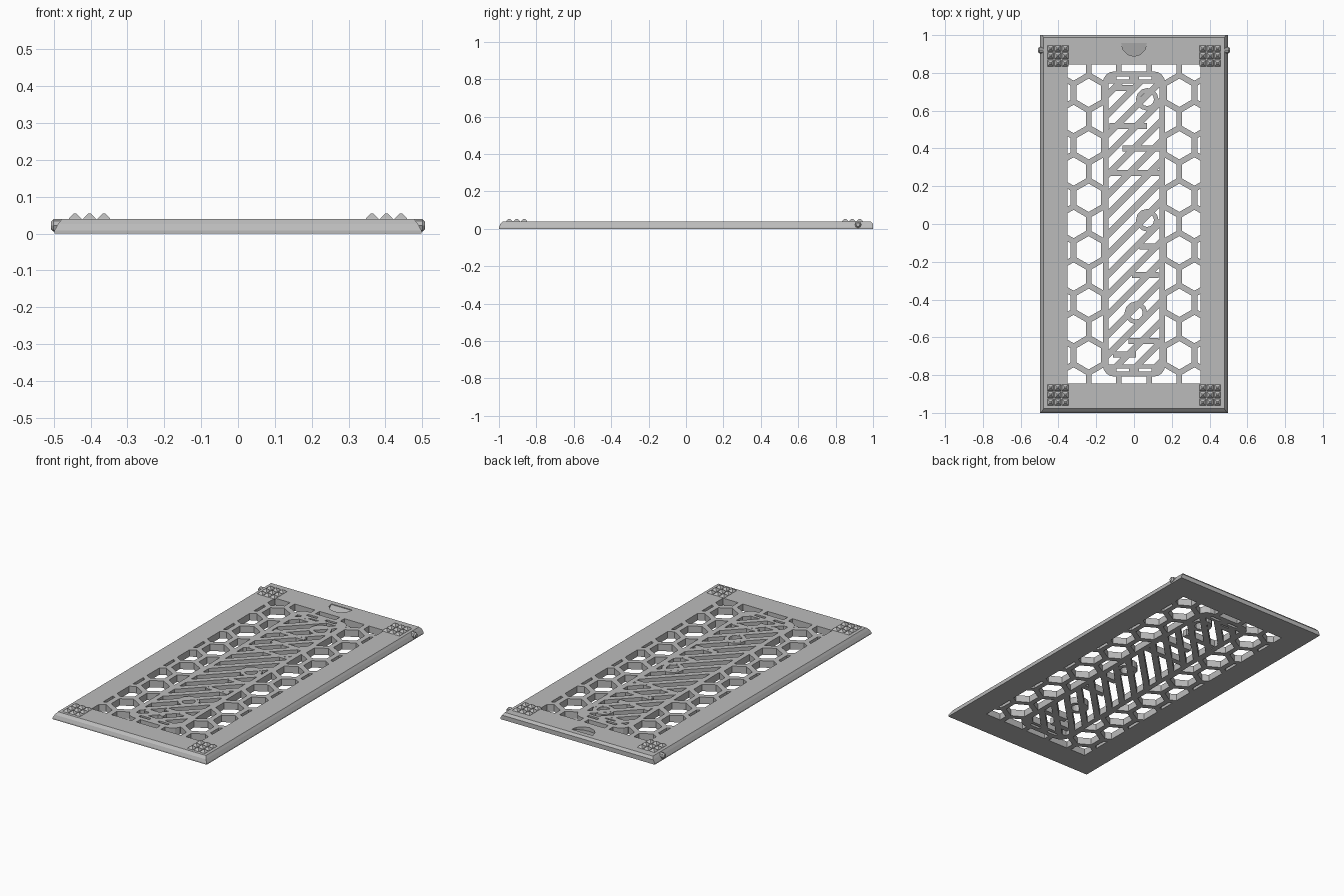
import bpy, bmesh, math
from mathutils import Vector

cube = bpy.data.objects.get("Cube")
if cube:
    bpy.data.objects.remove(cube)

TOP = 0.04
grey = bpy.data.materials.new("light_grey")
grey.use_nodes = True
grey.diffuse_color = (0.5, 0.5, 0.5, 1)
grey.node_tree.nodes["Principled BSDF"].inputs["Base Color"].default_value = grey.diffuse_color


def finish(name, bm):
    bmesh.ops.recalc_face_normals(bm, faces=bm.faces)
    mesh = bpy.data.meshes.new(name)
    bm.to_mesh(mesh)
    bm.free()
    mesh.materials.append(grey)
    obj = bpy.data.objects.new(name, mesh)
    bpy.context.collection.objects.link(obj)
    return obj


def loft(bm, rings):
    """Join equal-length rings of points into a closed solid."""
    loops = [[bm.verts.new(p) for p in ring] for ring in rings]
    n = len(loops[0])
    for a, b in zip(loops, loops[1:]):
        for i in range(n):
            bm.faces.new((a[i], a[(i + 1) % n], b[(i + 1) % n], b[i]))
    bm.faces.new(loops[0][::-1])
    bm.faces.new(loops[-1])


def prisms(name, outlines, z0, z1):
    bm = bmesh.new()
    for pts in outlines:
        loft(bm, [[(x, y, z) for x, y in pts] for z in (z0, z1)])
    return finish(name, bm)


def clip(pts, hx, hy):
    """Clip a convex outline to a centred rectangle."""
    for axis, sign, limit in ((0, 1, hx), (0, -1, hx), (1, 1, hy), (1, -1, hy)):
        out = []
        for a, b in zip(pts, pts[1:] + pts[:1]):
            da, db = limit - sign * a[axis], limit - sign * b[axis]
            if da >= 0:
                out.append(a)
            if da * db < 0:
                t = da / (da - db)
                out.append(tuple(Vector(a).lerp(Vector(b), t)))
        pts = out
        if len(pts) < 3:
            return []
    return pts


def rect(x0, x1, y0, y1):
    return [(x0, y0), (x1, y0), (x1, y1), (x0, y1)]


def rounded(hx, hy, r, steps=4):
    pts = []
    for q, (sx, sy) in enumerate(((1, 1), (-1, 1), (-1, -1), (1, -1))):
        for i in range(steps + 1):
            a = (q + i / steps) * math.pi / 2
            pts.append((sx * (hx - r) + r * math.cos(a), sy * (hy - r) + r * math.sin(a)))
    return pts


def cut(obj, cutter):
    cutter.hide_render = True
    mod = obj.modifiers.new("cut", "BOOLEAN")
    mod.operation, mod.solver, mod.object = "DIFFERENCE", "EXACT", cutter
    bpy.context.view_layer.objects.active = obj
    bpy.ops.object.modifier_apply(modifier=mod.name)
    bpy.data.objects.remove(cutter)


# Plate with sloped edges
bm = bmesh.new()
levels = ((0, 0.498, -1, 1), (0.008, 0.498, -1, 1), (0.026, 0.488, -0.993, 1), (TOP, 0.478, -0.978, 0.988))
loft(bm, [[(x, y, z) for x, y in rect(-hx, hx, y0, y1)] for z, hx, y0, y1 in levels])
plate = finish("vent_plate", bm)

# Honeycomb openings, clipped to the window
PITCH, ROW, R = 0.16, 0.139, 0.075
cells = []
for row in range(-6, 7):
    for col in range(-3, 4):
        cx = (col + 0.5 * (row % 2)) * PITCH
        cy = row * ROW
        if abs(cx) < 0.1 and abs(cy) < 0.75:
            continue
        hexagon = [(cx + R * math.sin(k * math.pi / 3), cy + R * math.cos(k * math.pi / 3)) for k in range(6)]
        hexagon = clip(hexagon, 0.353, 0.845)
        if hexagon:
            cells.append(hexagon)
cut(plate, prisms("cell_cutter", cells, -0.1, 0.1))

# Opening that receives the slotted centre panel
outline = rounded(0.165, 0.808, 0.06)
cut(plate, prisms("panel_cutter", [outline], -0.1, 0.1))

# Finger notch: a half moon, deep at its curved side and rising to the back
bm = bmesh.new()
arc = [(0.068 * math.cos(a), 0.958 + 0.07 * math.sin(a)) for a in [math.pi * (1 + i / 6) for i in range(7)]]
loft(bm, [[(x, y, 0.036 - 0.25 * (0.958 - y)) for x, y in arc], [(x, y, 0.06) for x, y in arc]])
cut(plate, finish("notch_cutter", bm))

# Centre panel with diagonal slots and a short slot pair at each end
panel = prisms("slotted_panel", [outline], 0, TOP)
slots = []
STEP, WIDE = 0.106, 0.058
for k in range(-9, 10):
    c = k * STEP
    slot = clip([(-0.3, c - 0.3), (0.3, c + 0.3), (0.3, c + 0.3 + WIDE), (-0.3, c - 0.3 + WIDE)], 0.135, 0.745)
    if slot:
        slots.append(slot)
for y in (-0.772, 0.772):
    for x in (-0.06, 0.06):
        slots.append(rect(x - 0.033, x + 0.033, y - 0.008, y + 0.008))
cut(panel, prisms("slot_cutter", slots, -0.1, 0.1))

# Cross ties bridging the slots: (centre x, centre y, half length)
ties = ((-0.05, 0.72, 0.05), (-0.03, 0.52, 0.1), (0.04, 0.4, 0.1), (0, 0.27, 0.14), (0.08, -0.12, 0.05),
        (0.06, -0.27, 0.07), (0.05, -0.62, 0.08), (-0.05, -0.69, 0.06))
prisms("cross_ties", [rect(x - h, x + h, y - 0.016, y + 0.016) for x, y, h in ties], 0.0005, TOP - 0.0005)

# Round braces between the slats
bm = bmesh.new()
for cx, cy in ((0.07, 0.66), (0.07, 0.02), (0.01, -0.47)):
    for i in range(12):
        a, b = (2 * math.pi * (i + j) / 12 for j in (0, 1))
        seg = [(cx + r * math.cos(t), cy + r * math.sin(t)) for r, t in ((0.06, a), (0.06, b), (0.036, b), (0.036, a))]
        loft(bm, [[(x, y, z) for x, y in seg] for z in (0.0005, TOP - 0.0005)])
finish("round_braces", bm)

# Three by three grip studs at each corner
for side, sx in (("right", -1), ("left", 1)):
    for end, cy in (("front", -0.905), ("back", 0.89)):
        bm = bmesh.new()
        for i in (-1, 0, 1):
            for j in (-1, 0, 1):
                x, y = sx * 0.403 + i * 0.039, cy + j * 0.039
                loft(bm, [[(px, py, z) for px, py in rect(x - h, x + h, y - h, y + h)]
                          for z, h in ((TOP - 0.002, 0.018), (TOP + 0.002, 0.016), (0.054, 0.004))])
        finish(f"{end}_{side}_grip_studs", bm)

# Small pivot knobs on both sides near the back
for side, sx in (("right", -1), ("left", 1)):
    bm = bmesh.new()
    rings = []
    for x, r in ((0.47, 0.017), (0.5, 0.017), (0.508, 0.01)):
        rings.append([(sx * x, 0.92 + r * math.cos(k * math.pi / 4), 0.022 + r * math.sin(k * math.pi / 4))
                      for k in range(8)])
    loft(bm, rings)
    finish(f"{side}_pivot_knob", bm)
